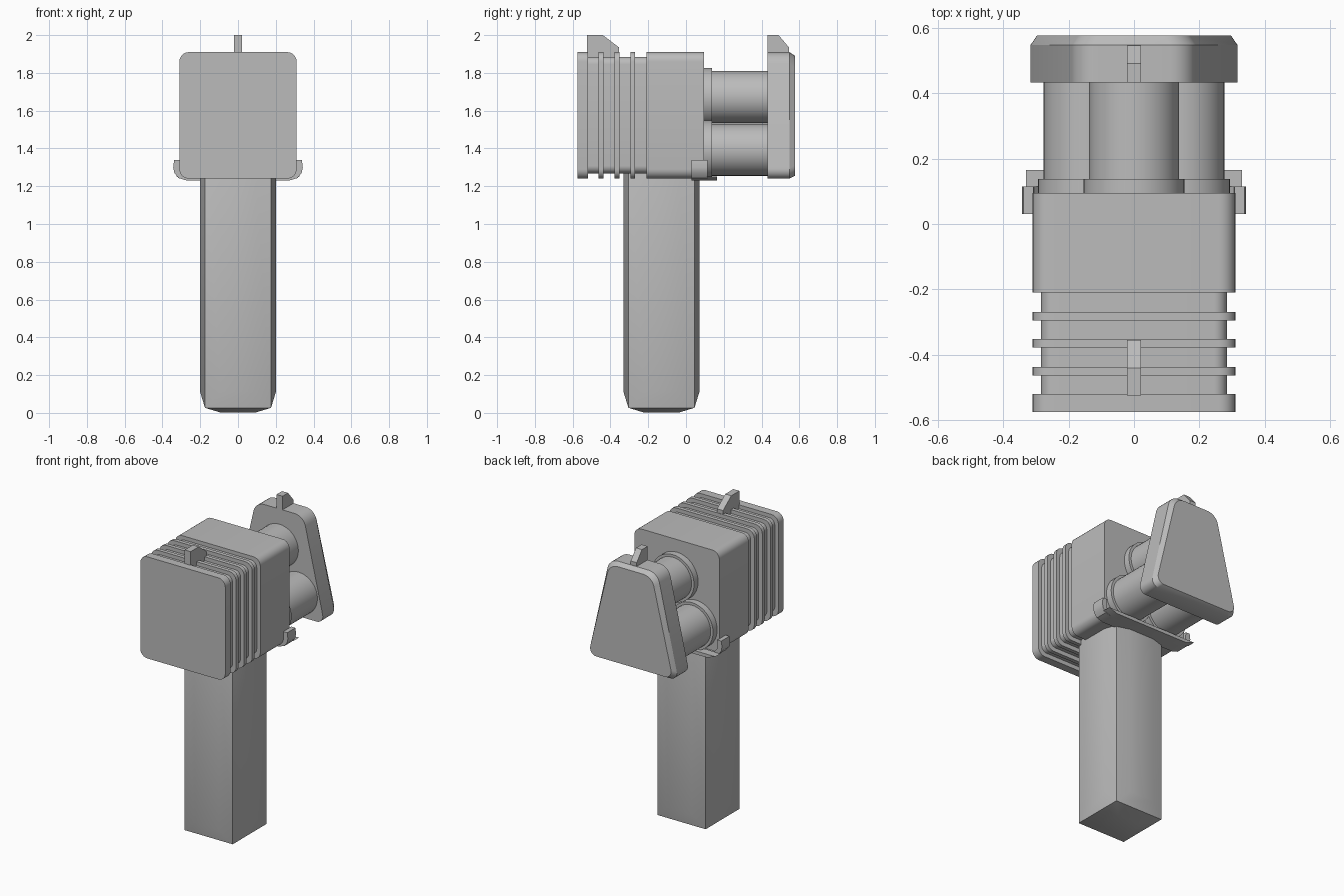
import bpy, bmesh, math
from mathutils import Vector

cube = bpy.data.objects.get("Cube")
if cube:
    bpy.data.objects.remove(cube, do_unlink=True)

grey = bpy.data.materials.new("plain_grey")
grey.use_nodes = True
COLOUR = (0.5, 0.5, 0.5, 1)
grey.diffuse_color = COLOUR
grey.node_tree.nodes["Principled BSDF"].inputs["Base Color"].default_value = COLOUR


def finish(name, bm):
    bmesh.ops.recalc_face_normals(bm, faces=bm.faces)
    mesh = bpy.data.meshes.new(name)
    bm.to_mesh(mesh)
    bm.free()
    mesh.materials.append(grey)
    ob = bpy.data.objects.new(name, mesh)
    bpy.context.collection.objects.link(ob)
    bpy.ops.object.select_all(action='DESELECT')
    ob.select_set(True)
    bpy.context.view_layer.objects.active = ob
    bpy.ops.object.shade_smooth_by_angle(angle=math.radians(30))
    return ob


def rounded(corners, radii, steps=6):
    """Outline in x, z with each corner replaced by an arc."""
    pts = [Vector(c) for c in corners]
    out = []
    for i, p in enumerate(pts):
        a = (pts[i - 1] - p).normalized()
        b = (pts[(i + 1) % len(pts)] - p).normalized()
        half = a.angle(b) / 2
        reach, w = radii[i] / math.tan(half), math.sin(half)
        for s in range(steps + 1):
            t = s / steps
            k = ((1 - t) ** 2, 2 * w * t * (1 - t), t * t)
            q = (p + a * reach) * k[0] + p * k[1] + (p + b * reach) * k[2]
            out.append(q / sum(k))
    return out


def loft(name, rings):
    """Join x, z outlines placed along y, and cap both ends."""
    bm = bmesh.new()
    loops = [[bm.verts.new((p[0], y, p[1])) for p in pts] for y, pts in rings]
    for lo, hi in zip(loops, loops[1:]):
        n = len(lo)
        for i in range(n):
            j = (i + 1) % n
            bm.faces.new((lo[i], lo[j], hi[j], hi[i]))
    bm.faces.new(loops[0])
    bm.faces.new(loops[-1])
    return finish(name, bm)


def slab(name, y0, y1, half, z0, z1, radius):
    box = rounded([(-half, z0), (half, z0), (half, z1), (-half, z1)], [radius] * 4)
    return loft(name, [(y0, box), (y1, box)])


def disc(name, x, z, radius, y0, y1, sides=40):
    ring = [(x + radius * math.cos(math.tau * i / sides),
             z + radius * math.sin(math.tau * i / sides)) for i in range(sides)]
    return loft(name, [(y0, ring), (y1, ring)])


def sight(name, profile, half=0.022):
    bm = bmesh.new()
    sides = [[bm.verts.new((x, y, z)) for y, z in profile] for x in (-half, half)]
    n = len(profile)
    for i in range(n):
        j = (i + 1) % n
        bm.faces.new((sides[0][i], sides[0][j], sides[1][j], sides[1][i]))
    for s in sides:
        bm.faces.new(s)
    return finish(name, bm)


# Handle: a box whose faces bulge slightly between straight edges
bm = bmesh.new()
bmesh.ops.create_cube(bm, size=1)
for v in bm.verts:
    v.co = (v.co.x * 0.35, v.co.y * 0.35 - 0.13, 1.4 if v.co.z > 0 else 0.027)
bmesh.ops.inset_individual(bm, faces=bm.faces[:], thickness=0.085, depth=0.026,
                           use_even_offset=True)
finish("handle", bm)

# Body block, recessed core, cooling fins and end plate
slab("body", -0.21, 0.095, 0.31, 1.24, 1.91, 0.05)
slab("fin_core", -0.55, -0.2, 0.284, 1.268, 1.885, 0.04)
for i, y in enumerate((-0.295, -0.378, -0.463)):
    slab("fin_%d" % (i + 1), y, y + 0.026, 0.31, 1.24, 1.91, 0.05)
slab("end_plate", -0.575, -0.52, 0.31, 1.24, 1.91, 0.05)

# Three tubes with collars
for side, x, z in (("top", 0, 1.672), ("left", 0.139, 1.393), ("right", -0.139, 1.393)):
    disc(side + "_tube", x, z, 0.138, 0.09, 0.45)
    disc(side + "_collar", x, z, 0.155, 0.09, 0.138)

# Tapered rear plate with a chamfered back edge
def taper(inset):
    low, high = 0.328 - inset, 0.175 - inset
    z0, z1 = 1.24 + inset * 0.8, 1.91 - inset
    return rounded([(-low, z0), (low, z0), (high, z1), (-high, z1)],
                   [0.045, 0.045, 0.08, 0.08])

loft("rear_plate", [(0.432, taper(0)), (0.547, taper(0)), (0.577, taper(0.02))])

# Sights
sight("front_sight", [(-0.525, 1.88), (-0.525, 2.0), (-0.44, 2.0), (-0.355, 1.935), (-0.355, 1.88)])
sight("rear_sight", [(0.432, 1.88), (0.432, 2.0), (0.49, 2.0), (0.545, 1.935), (0.545, 1.88)])

# Bracket hooked around the lower body corners, with a thin lip behind
outer = [(0.27, 1.23), (0.315, 1.243), (0.337, 1.27), (0.343, 1.3), (0.338, 1.338)]
inner = [(0.308, 1.338), (0.306, 1.28), (0.28, 1.248)]
half = outer + inner
hook = half + [(-x, z) for x, z in reversed(half)]
loft("bracket", [(0.03, hook), (0.115, hook)])
lip = [(-0.27, 1.23), (0.27, 1.23), (0.33, 1.252), (-0.33, 1.252)]
loft("bracket_lip", [(0.11, lip), (0.165, lip)])
